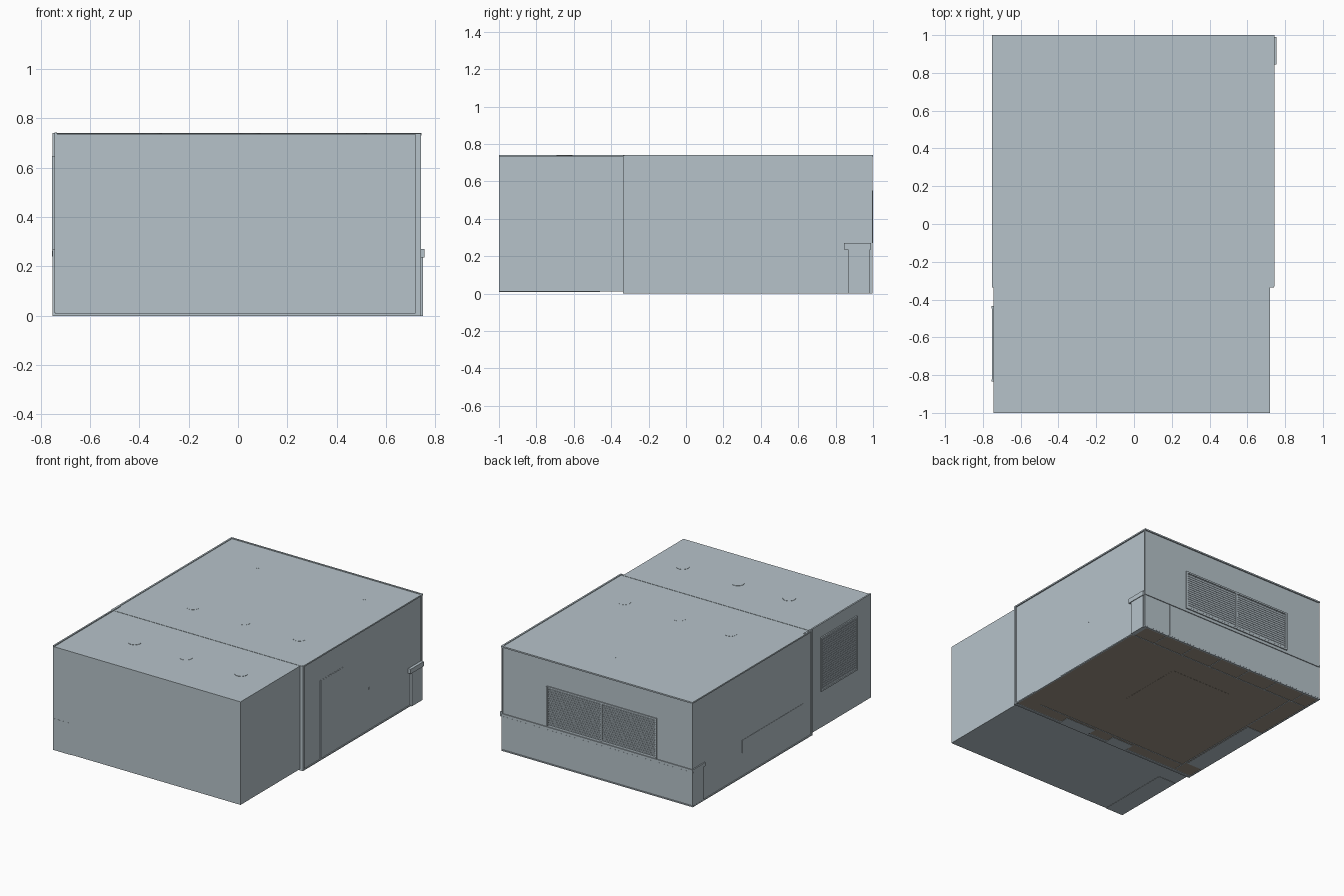
import bpy, math
from mathutils import Matrix


def material(name, rgb):
    m = bpy.data.materials.new(name)
    m.diffuse_color = (*rgb, 1)
    return m


GREY = material("blue_grey_plaster", (0.47, 0.545, 0.59))
BROWN = material("brown_wood", (0.34, 0.29, 0.235))


def box(name, x0, x1, y0, y1, z0, z1, mat=GREY):
    bpy.ops.mesh.primitive_cube_add(size=1, location=((x0 + x1) / 2, (y0 + y1) / 2, (z0 + z1) / 2))
    o = bpy.context.object
    o.name = name
    o.data.transform(Matrix.Diagonal((x1 - x0, y1 - y0, z1 - z0, 1)))
    o.data.materials.append(mat)
    return o


# two adjoining rooms
box("main_room", -0.745, 0.735, -0.325, 0.992, 0.005, 0.736)
box("front_room", -0.738, 0.72, -1, -0.32, 0.01, 0.736)

# dividing wall and flanges between the rooms
box("dividing_wall", -0.745, 0.742, -0.337, -0.322, 0, 0.738)
box("front_left_wall_cap", -0.744, -0.733, -1, -0.26, 0.012, 0.742)
box("left_flange", -0.752, -0.74, -0.335, -0.325, 0, 0.74)

# roof edge mouldings and corner posts of the main room
for x in (-0.745, 0.737):
    box("roof_edge_side", x - 0.006, x + 0.006, -0.33, 1, 0.73, 0.74)
    box("floor_edge_side", x - 0.006, x + 0.004, -0.33, 0.996, 0, 0.008)
    box("corner_post", x - 0.004, x + 0.004, 0.984, 0.996, 0, 0.738)
box("roof_edge_back", -0.75, 0.742, 0.988, 1, 0.73, 0.74)
box("floor_edge_back", -0.75, 0.74, 0.985, 0.997, 0, 0.008)

# brown floor seen from below, with the rug outline
box("wood_floor", -0.74, 0.73, -0.31, 0.986, 0.002, 0.008, BROWN)
box("rug", -0.257, 0.228, 0.18, 0.67, 0.001, 0.006, BROWN)

# bases of the fitted units
box("back_unit_base_rail", -0.74, 0.73, 0.856, 0.863, 0, 0.006)
for i in range(6):
    x = 0.55 - 0.235 * i
    box("back_unit_divider", x - 0.003, x + 0.003, 0.86, 0.988, 0, 0.006)
box("side_unit_base", -0.745, -0.62, -0.2, 0.42, 0, 0.006)
box("side_base_rail", -0.612, -0.606, -0.3, 0.86, 0, 0.006)
box("inner_base_rail", -0.6, 0.6, -0.235, -0.229, 0, 0.006)
for x0, x1 in ((0.12, 0.36), (-0.2, -0.03)):
    box("front_unit_base", x0, x1, -0.325, -0.25, 0, 0.006)

# low cupboard touching the front wall
box("front_cupboard", -0.74, -0.6, -1.001, -0.46, 0.008, 0.23)

# door plate on the right wall
box("door", 0.73, 0.737, -0.13, 0.125, 0.01, 0.555)
box("door_frame_gap", 0.73, 0.736, -0.135, 0.13, 0.01, 0.56)
box("wall_switch", 0.73, 0.737, 0.405, 0.42, 0.29, 0.305)

# counter end and its sill at the right back corner
box("counter_end", 0.72, 0.75, 0.865, 0.985, 0, 0.24)
box("counter_sill", 0.72, 0.755, 0.845, 0.99, 0.237, 0.27)

# counter end at the left back corner
box("left_counter_end", -0.75, -0.73, 0.875, 0.985, 0.003, 0.24)
box("left_counter_sill", -0.753, -0.73, 0.86, 0.99, 0.24, 0.265)

# sill along the back wall and the cupboard panels below it
box("back_sill", -0.75, 0.742, 0.985, 0.998, 0.245, 0.263)
edges = (0.735, 0.53, 0.02, -0.74)
for a, b in zip(edges, edges[1:]):
    box("back_panel", b + 0.002, a - 0.002, 0.985, 0.995, 0.01, 0.243)
box("back_panel_seam", -0.242, -0.238, 0.985, 0.996, 0.11, 0.24)

# low side cabinet showing on the left wall
box("left_cabinet", -0.747, -0.73, -0.24, 0.44, 0.17, 0.258)


def window(name, width, height, panes, matrix):
    """Framed window with tilted blind slats; local x wide, y outward, z up."""
    f, parts = 0.012, []
    w2 = width / 2
    parts.append(box(name + "_backing", -w2, w2, -0.012, 0.001, 0, height))
    for z in (0, height - f):
        parts.append(box(name + "_rail", -w2, w2, -0.01, 0.007, z, z + f))
    for i in range(panes + 1):
        x = -w2 + f / 2 + i * (width - f) / panes
        parts.append(box(name + "_post", x - f / 2, x + f / 2, -0.01, 0.0075, 0.001, height - 0.001))
    n = round(height / 0.016)
    for i in range(1, n):
        z = i * height / n
        s = box(name + "_slat", -w2 + f, w2 - f, -0.004, 0.004, -0.001, 0.001)
        s.data.transform(Matrix.Rotation(math.radians(-35), 4, 'X'))
        s.location = (0, 0.001, z)
        parts.append(s)
    bpy.context.view_layer.update()
    for p in parts:
        p.matrix_world = matrix @ p.matrix_world


# pair of windows at the back, one window on the left
window("back_window", 0.86, 0.28, 2, Matrix.Translation((-0.04, 0.992, 0.27)))
window("left_window", 0.40, 0.38, 1,
       Matrix.Translation((-0.746, -0.635, 0.268)) @ Matrix.Rotation(math.pi / 2, 4, 'Z'))


# downlight tops just poking through the roof
def light(x, y, r, top):
    bpy.ops.mesh.primitive_cylinder_add(vertices=24, radius=r, depth=0.01, location=(x, y, top - 0.005))
    o = bpy.context.object
    o.name = "ceiling_light"
    o.data.materials.append(GREY)


for x in (-0.35, 0.05, 0.48):
    light(x, -0.65, 0.042, 0.738)
    light(x, 0.0, 0.042, 0.7368)
    light(x, 0.72, 0.008, 0.737)
